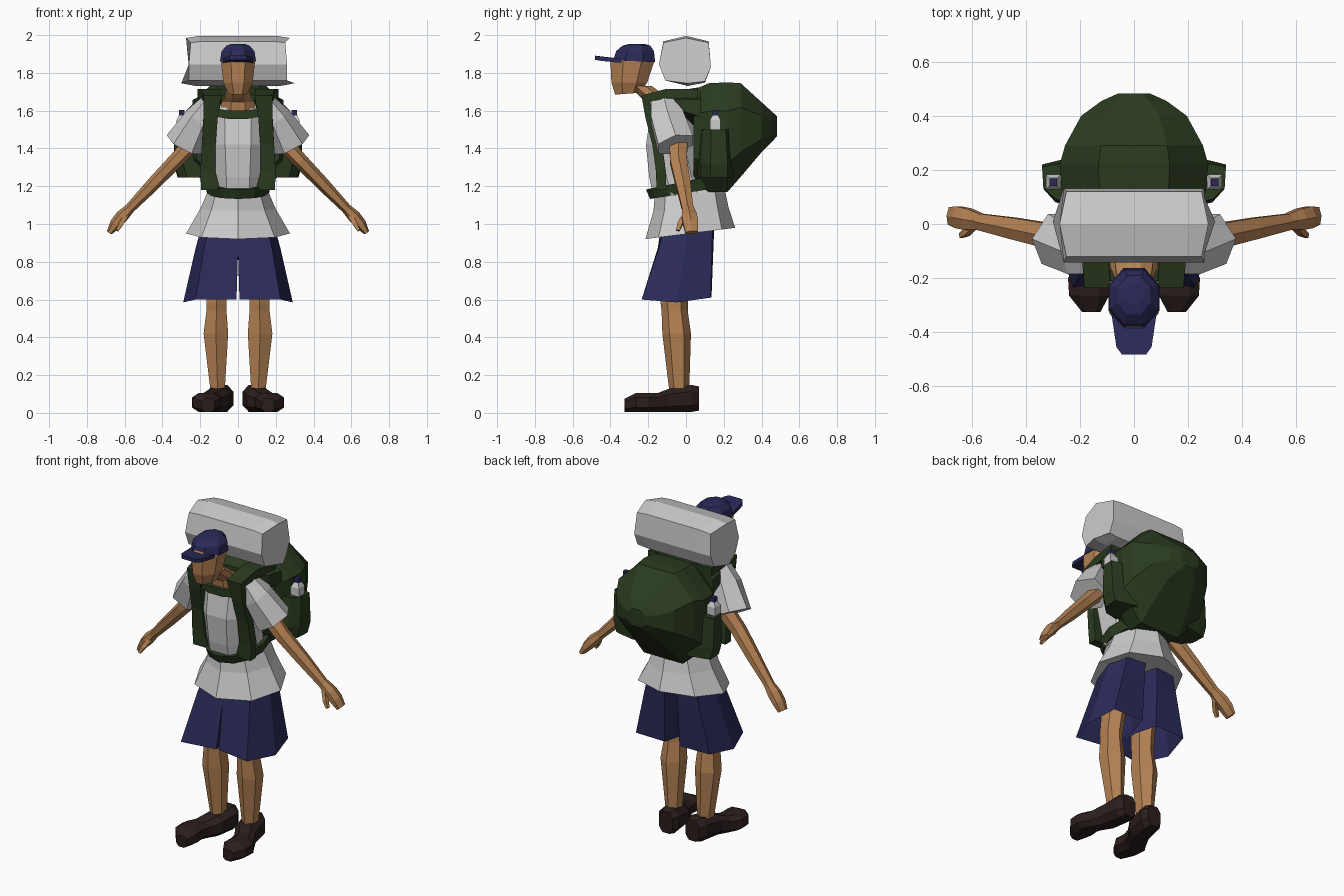
import bpy, bmesh, math
from mathutils import Vector


def material(name, rgb):
    m = bpy.data.materials.new(name)
    m.diffuse_color = (*rgb, 1)
    return m


SKIN = material("skin", (0.46, 0.222, 0.088))
GREY = material("light_grey", (0.6, 0.6, 0.6))
GREEN = material("dark_green", (0.023, 0.043, 0.014))
BLUE = material("navy_blue", (0.023, 0.023, 0.1))
BROWN = material("dark_brown", (0.023, 0.013, 0.012))


def loft(name, rings, mat, caps=(True, True), sx=1):
    """Skin a list of equal-length point rings; sx = -1 mirrors it."""
    bm = bmesh.new()
    vs = [[bm.verts.new((p[0] * sx, p[1], p[2])) for p in r] for r in rings]
    n = len(rings[0])
    for a, b in zip(vs, vs[1:]):
        for i in range(n):
            j = (i + 1) % n
            bm.faces.new((a[i], a[j], b[j], b[i]))
    if caps[0]:
        bm.faces.new(vs[0][::-1])
    if caps[1]:
        bm.faces.new(vs[-1])
    bmesh.ops.recalc_face_normals(bm, faces=bm.faces)
    me = bpy.data.meshes.new(name)
    bm.to_mesh(me)
    bm.free()
    me.materials.append(mat)
    ob = bpy.data.objects.new(name, me)
    bpy.context.collection.objects.link(ob)
    return ob


def pair(name, rings, mat, caps=(True, True)):
    for side, sx in (("left", 1), ("right", -1)):
        loft(f"{side}_{name}", rings, mat, caps, sx)


def ring(z, rx, y0, y1, n=8, flat=True, tilt=0.0, x=0.0):
    """Horizontal polygon spanning y0..y1; tilt raises the back by that much."""
    off = math.pi / n if flat else 0
    k = 1 / math.cos(off)
    cy, ry = (y0 + y1) / 2, (y1 - y0) / 2
    pts = []
    for i in range(n):
        a = off + 2 * math.pi * i / n
        c, s = math.cos(a) * k, math.sin(a) * k
        pts.append((x + rx * c, cy + ry * s, z + tilt * s / 2))
    return pts


def tube(path, n=6):
    """Rings across a path of (x, y, z, radius along y, radius across)."""
    rings = []
    P = [Vector(p[:3]) for p in path]
    for i, p in enumerate(path):
        t = (P[min(i + 1, len(P) - 1)] - P[max(i - 1, 0)]).normalized()
        u = Vector((0, 1, 0))
        u = (u - t * u.dot(t)).normalized()
        v = t.cross(u)
        rings.append([P[i] + u * p[3] * math.cos(a) + v * p[4] * math.sin(a)
                      for a in (2 * math.pi * (k + 0.5) / n for k in range(n))])
    return rings


def box_ring_y(y, x0, x1, z0, z1, c=0.3):
    """Chamfered rectangle in the xz plane, c is the chamfer share."""
    cx, cz = (x1 - x0) * c, (z1 - z0) * c
    return [(x0 + cx, y, z0), (x1 - cx, y, z0), (x1, y, z0 + cz), (x1, y, z1 - cz),
            (x1 - cx, y, z1), (x0 + cx, y, z1), (x0, y, z1 - cz), (x0, y, z0 + cz)]


# Head, neck
loft("head", [ring(1.69, 0.052, -0.375, -0.24, tilt=0.01), ring(1.75, 0.078, -0.395, -0.205),
              ring(1.86, 0.09, -0.4, -0.168), ring(1.91, 0.07, -0.36, -0.18)], SKIN)
loft("neck", [ring(1.58, 0.095, -0.19, -0.02), ring(1.645, 0.088, -0.2, -0.06),
              ring(1.67, 0.07, -0.24, -0.1), ring(1.73, 0.06, -0.3, -0.18)], SKIN)

# Cap with brim
loft("cap", [ring(1.862, 0.095, -0.385, -0.163, tilt=-0.01), ring(1.915, 0.087, -0.37, -0.17),
             ring(1.945, 0.06, -0.335, -0.19), ring(1.953, 0.035, -0.3, -0.22)], BLUE)
brim = [(-0.082, -0.34), (0.082, -0.34), (0.065, -0.455), (0.045, -0.482),
        (-0.045, -0.482), (-0.065, -0.455)]
loft("cap_brim", [[(x, y, 1.862 + h - 0.08 * (y + 0.36) - 1.2 * abs(x) ** 2) for x, y in brim]
                  for h in (0, 0.022)], BLUE)

# Shirt: torso, flared hem
loft("shirt_torso", [ring(1.15, 0.15, -0.175, 0.16), ring(1.25, 0.15, -0.195, 0.12),
                     ring(1.42, 0.165, -0.212, 0.08), ring(1.56, 0.17, -0.19, 0.06),
                     ring(1.635, 0.12, -0.175, 0.03)], GREY)
loft("shirt_hem", [ring(1.20, 0.145, -0.155, 0.2, flat=False),
                   ring(1.16, 0.165, -0.165, 0.21, flat=False),
                   ring(1.08, 0.2, -0.172, 0.225, flat=False, tilt=0.02),
                   ring(0.95, 0.275, -0.215, 0.26, flat=False, tilt=0.06),
                   ring(0.975, 0.18, -0.13, 0.16, flat=False)], GREY)

# Sleeves, arms, hands
pair("sleeve", tube([(0.14, -0.12, 1.665, 0.075, 0.04), (0.205, -0.1, 1.565, 0.1, 0.075),
                     (0.282, -0.055, 1.42, 0.11, 0.108)]), GREY)
pair("arm", tube([(0.24, -0.04, 1.43, 0.055, 0.045), (0.33, -0.04, 1.335, 0.052, 0.04),
                  (0.45, -0.015, 1.21, 0.045, 0.036), (0.58, 0.01, 1.075, 0.034, 0.026)]), SKIN)
pair("hand", tube([(0.57, 0.01, 1.085, 0.034, 0.026), (0.615, 0.018, 1.04, 0.046, 0.034),
                   (0.65, 0.025, 1.0, 0.046, 0.03), (0.68, 0.03, 0.955, 0.038, 0.016)]), SKIN)
pair("thumb", tube([(0.59, 0.0, 1.05, 0.02, 0.018), (0.62, -0.032, 1.0, 0.018, 0.017),
                    (0.64, -0.043, 0.965, 0.013, 0.01)], 4), SKIN)

# Shorts, open at the bottom
pair("shorts_leg", [
    [(0, -0.13, 1.0), (0.15, -0.11, 1.0), (0.19, 0.02, 1.0), (0.16, 0.14, 1.0),
     (0.04, 0.15, 1.0), (0, 0.0, 1.0)],
    [(0, -0.15, 0.87), (0.18, -0.145, 0.87), (0.225, 0.0, 0.87), (0.19, 0.138, 0.87),
     (0.045, 0.145, 0.87), (0, 0.0, 0.85)],
    [(0.008, -0.2, 0.6), (0.225, -0.235, 0.6), (0.29, -0.05, 0.585), (0.25, 0.13, 0.61),
     (0.05, 0.135, 0.61), (0.012, 0.0, 0.61)]], BLUE, (True, False))

# Legs
pair("leg", [ring(z, rx, y0, y1, 6, x=x) for z, x, rx, y0, y1 in (
    (0.9, 0.1, 0.06, -0.1, 0.05), (0.58, 0.114, 0.053, -0.125, 0.0),
    (0.54, 0.114, 0.053, -0.12, 0.0), (0.42, 0.117, 0.065, -0.115, 0.016),
    (0.12, 0.108, 0.038, -0.082, 0.01))], SKIN)

# Shoes, toes turned outward
pair("shoe", [box_ring_y(y, c - w, c + w, 0.005 if y < 0.05 else 0.012, h, 0.24)
              for y, c, w, h in ((0.068, 0.09, 0.045, 0.14), (0.03, 0.093, 0.068, 0.148),
                                 (-0.09, 0.113, 0.07, 0.128), (-0.15, 0.148, 0.066, 0.105),
                                 (-0.2, 0.17, 0.074, 0.105), (-0.265, 0.166, 0.074, 0.105),
                                 (-0.325, 0.158, 0.034, 0.075))], BROWN)

# Backpack body
loft("backpack", [box_ring_y(y, -w, w, z0, z1, 0.26) for y, w, z0, z1 in (
    (0.04, 0.22, 1.22, 1.71), (0.12, 0.265, 1.17, 1.745), (0.22, 0.275, 1.17, 1.75),
    (0.29, 0.255, 1.25, 1.745), (0.4, 0.195, 1.38, 1.645), (0.455, 0.12, 1.435, 1.595),
    (0.482, 0.06, 1.465, 1.57))], GREEN)

# Shoulder yoke of the pack, behind the neck
loft("backpack_yoke", [box_ring_y(y, -w, w, z0, z1) for y, w, z0, z1 in (
    (0.08, 0.24, 1.5, 1.725), (-0.02, 0.22, 1.55, 1.71), (-0.08, 0.175, 1.6, 1.685))], GREEN)

# Side pockets with bottles
pocket = [(0.2, 0.06), (0.29, 0.08), (0.335, 0.13), (0.34, 0.22), (0.28, 0.235), (0.2, 0.25)]
pair("side_pocket", [[(x - 0.02 * (z < 1.3), y, z) for x, y in pocket]
                     for z in (1.245, 1.32)] +
     [[(x, 0.155 + (y - 0.155) * 0.85, 1.5) for x, y in pocket]], GREEN)
pair("bottle", [ring(z, r, 0.155 - r, 0.155 + r, 4, x=0.298) for z, r in (
    (1.46, 0.028), (1.55, 0.028), (1.575, 0.015))], GREY)
pair("bottle_cap", [ring(z, 0.014, 0.141, 0.169, 4, x=0.298) for z in (1.57, 1.603)], BLUE)

# Shoulder straps: x, y, z, half width
strap_path = [(0.16, 0.06, 1.69, 0.055), (0.145, -0.1, 1.69, 0.05), (0.135, -0.215, 1.665, 0.048),
              (0.145, -0.19, 1.57, 0.038), (0.155, -0.152, 1.42, 0.036),
              (0.16, -0.133, 1.28, 0.04), (0.145, -0.13, 1.18, 0.05)]
strap = []
for i, (x, y, z, w) in enumerate(strap_path):
    a, b = strap_path[max(i - 1, 0)], strap_path[min(i + 1, len(strap_path) - 1)]
    n = Vector((0, b[2] - a[2], a[1] - b[1])).normalized() * 0.026
    strap.append([(x + s * w, y + t * n.y, z + t * n.z)
                  for s, t in ((-1, -1), (1, -1), (1, 1), (-1, 1))])
pair("shoulder_strap", strap, GREEN)

# Chest strap and hip belt
loft("chest_strap", [[(x, y - 0.02, z - 0.022), (x, y + 0.02, z - 0.022),
                      (x, y + 0.02, z + 0.022), (x, y - 0.02, z + 0.022)]
                     for x, y, z in ((-0.115, -0.185, 1.59), (-0.05, -0.195, 1.578),
                                     (0.05, -0.195, 1.578), (0.115, -0.185, 1.59))], GREEN)
loft("hip_belt", [ring(1.165, 0.165, -0.19, 0.2, 12, False, 0.065),
                  ring(1.225, 0.178, -0.212, 0.2, 12, False, 0.085)], GREEN)

# Bedroll: faceted roll, ends ridged along the middle; (y, z, end x, end z offset)
profile = [(0.0, 2.0, 0.275, -0.015), (0.12, 1.97, 0.25, -0.01), (0.132, 1.83, 0.26, 0),
           (0.1, 1.745, 0.26, 0.01), (0.01, 1.725, 0.3, 0.02), (-0.11, 1.76, 0.26, 0),
           (-0.143, 1.845, 0.26, 0), (-0.12, 1.97, 0.25, -0.01)]
rows = []
for s in (-1, -0.75, 0.75, 1):
    rows.append([(s * x, y, z + (dz if abs(s) == 1 else dz * 0.3)) for y, z, x, dz in profile])
loft("bedroll", rows, GREY)
